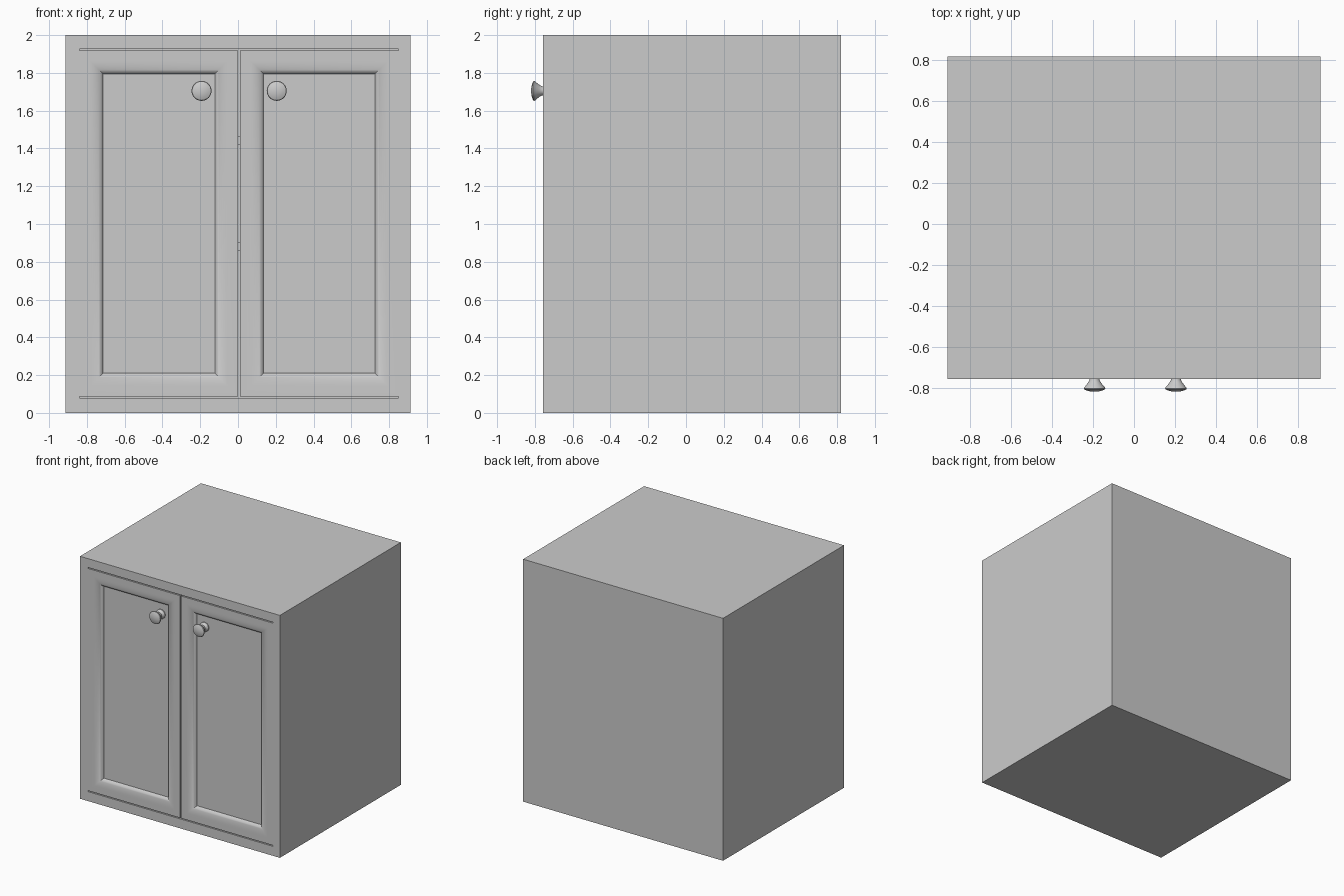
import bpy, bmesh, math
from mathutils import Matrix

if "Cube" in bpy.data.objects:
    bpy.data.objects.remove(bpy.data.objects["Cube"])

W, FRONT, BACK, H = 0.912, -0.757, 0.82, 2.0
MID = 0.006                      # centre line of the door pair
IN_L, IN_R = -0.839, 0.85        # inner faces of the side panels


def finish(name, bm, smooth=False):
    bmesh.ops.recalc_face_normals(bm, faces=bm.faces)
    me = bpy.data.meshes.new(name)
    bm.to_mesh(me)
    bm.free()
    ob = bpy.data.objects.new(name, me)
    bpy.context.collection.objects.link(ob)
    if smooth:
        bpy.ops.object.select_all(action='DESELECT')
        ob.select_set(True)
        bpy.context.view_layer.objects.active = ob
        bpy.ops.object.shade_smooth_by_angle(angle=math.radians(35))
    return ob


def box(name, x0, x1, y0, y1, z0, z1):
    bm = bmesh.new()
    bmesh.ops.create_cube(bm, size=1)
    bmesh.ops.scale(bm, vec=(x1 - x0, y1 - y0, z1 - z0), verts=bm.verts)
    bmesh.ops.translate(bm, vec=((x0 + x1) / 2, (y0 + y1) / 2, (z0 + z1) / 2), verts=bm.verts)
    return finish(name, bm)


def bridge(bm, rings):
    for a, b in zip(rings, rings[1:]):
        n = len(a)
        for i in range(n):
            j = (i + 1) % n
            bm.faces.new((a[i], a[j], b[j], b[i]))
    bm.faces.new(rings[0])
    bm.faces.new(rings[-1])


def door(name, x0, x1, z0, z1):
    # nested rectangles: back, front face, rounded moulding, recessed panel
    bm = bmesh.new()
    border, width, depth, steps = 0.124, 0.072, 0.032, 10
    profile = [(0, 0.07), (0, 0)]
    for i in range(steps + 1):
        t = math.pi / 2 * i / steps
        profile.append((border - 0.009 - width + 0.009 + width * math.sin(t),
                        depth * (1 - math.cos(t))))
    rings = [[bm.verts.new(p) for p in (
        (x0 + o, FRONT + d, z0 + o), (x1 - o, FRONT + d, z0 + o),
        (x1 - o, FRONT + d, z1 - o), (x0 + o, FRONT + d, z1 - o))]
        for o, d in profile]
    bridge(bm, rings)
    return finish(name, bm, True)


def knob(name, x, z):
    # turned profile: (radius, y), from the panel out to the domed face
    profile = [(0.038, -0.72), (0.038, -0.732), (0.03, -0.741), (0.023, -0.752),
               (0.024, -0.762), (0.032, -0.776), (0.044, -0.792), (0.051, -0.799),
               (0.053, -0.804), (0.050, -0.809), (0.036, -0.815), (0.018, -0.819),
               (0.004, -0.82)]
    bm = bmesh.new()
    n = 32
    bridge(bm, [[bm.verts.new((x + r * math.cos(2 * math.pi * i / n), y,
                               z + r * math.sin(2 * math.pi * i / n))) for i in range(n)]
                for r, y in profile])
    return finish(name, bm, True)


# Carcass
box("top_panel", -W, W, FRONT, BACK, 1.927, H)
box("bottom_panel", -W, W, FRONT, BACK, 0, 0.078)
box("left_side", -W, IN_L, FRONT, 0.802, 0.078, 1.927)
box("right_side", IN_R, W, FRONT, 0.802, 0.078, 1.927)
box("back_panel", -W, W, 0.802, BACK, 0.078, 1.927)

# Inner shelves, glimpsed through the gap between the doors
for i, z in enumerate((0.86, 1.42)):
    box(f"shelf_{i + 1}", IN_L, IN_R, FRONT + 0.09, 0.802, z, z + 0.045)

# Doors and knobs
door("left_door", IN_L, MID - 0.005, 0.086, 1.919)
door("right_door", MID + 0.005, IN_R, 0.086, 1.919)
for name, s in (("left_knob", -1), ("right_knob", 1)):
    knob(name, MID + s * 0.199, 1.705)
